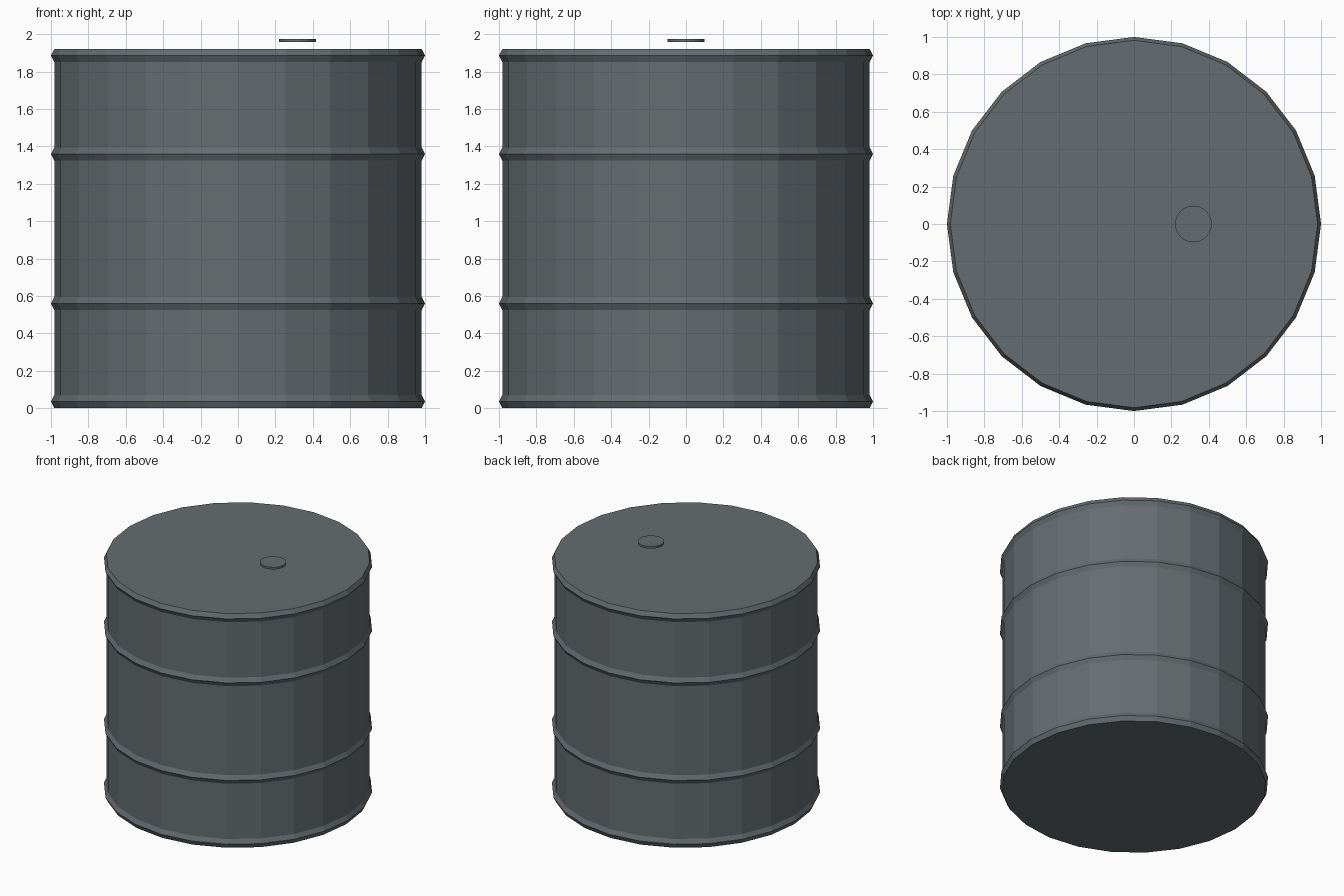
import bpy, bmesh, math

if "Cube" in bpy.data.objects:
    bpy.data.objects.remove(bpy.data.objects["Cube"])

SIDES = 24
steel = bpy.data.materials.new("dark_grey_steel")
steel.diffuse_color = (0.13, 0.152, 0.162, 1)
steel.use_nodes = True
steel.node_tree.nodes["Principled BSDF"].inputs["Base Color"].default_value = steel.diffuse_color


def lathe(name, profile, sides, x=0.0):
    """Closed, flat-shaded solid turned from (radius, height) points."""
    bm = bmesh.new()
    rings = []
    for r, z in profile:
        angles = [2 * math.pi * i / sides for i in range(sides)]
        rings.append([bm.verts.new((x + r * math.cos(a), r * math.sin(a), z))
                      for a in angles])
    for low, high in zip(rings, rings[1:]):
        for i in range(sides):
            j = (i + 1) % sides
            bm.faces.new((low[i], low[j], high[j], high[i]))
    bm.faces.new(rings[0][::-1])
    bm.faces.new(rings[-1])
    mesh = bpy.data.meshes.new(name)
    bm.to_mesh(mesh)
    bm.free()
    mesh.materials.append(steel)
    obj = bpy.data.objects.new(name, mesh)
    bpy.context.collection.objects.link(obj)
    return obj


# Drum body: straight wall with four pointed ridges
WALL, RIDGE, HALF = 0.982, 1.0, 0.035
profile = []
for z in (0.037, 0.56, 1.36, 1.885):
    profile += [(WALL, z - HALF), (RIDGE, z), (WALL, z + HALF)]
profile[0] = (WALL, 0.0)
lathe("drum_body", profile, SIDES)

# Filler cap, hovering just above the lid
lathe("filler_cap", [(0.098, 1.957), (0.098, 1.974)], SIDES, x=0.318)
